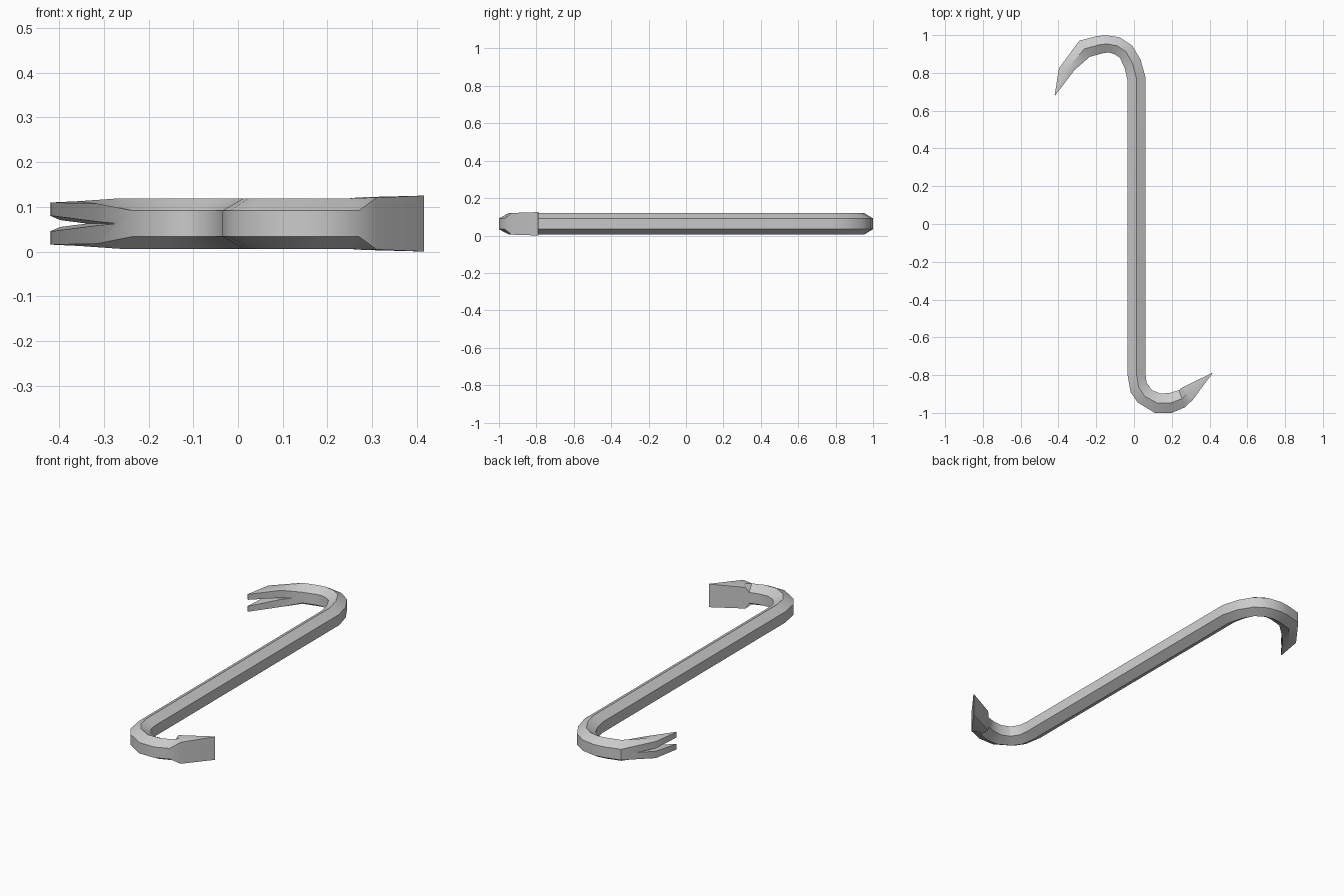
import bpy, bmesh, math
from mathutils import Vector

if "Cube" in bpy.data.objects:
    bpy.data.objects.remove(bpy.data.objects["Cube"])

ZC = 0.0625               # mid height of the bar
HEX = (0.029, 0.0565)     # half heights of the hexagon: side faces, ridges


def ring(bm, a, b, ha=HEX[0], hr=HEX[1], hb=HEX[0]):
    """Six-sided section from two plan points and three half heights."""
    m = ((a[0] + b[0]) / 2, (a[1] + b[1]) / 2)
    pts = [(a, -ha), (a, ha), (m, hr), (b, hb), (b, -hb), (m, -hr)]
    return [bm.verts.new((p[0], p[1], ZC + h)) for p, h in pts]


def finish(bm, name):
    bmesh.ops.recalc_face_normals(bm, faces=bm.faces)
    me = bpy.data.meshes.new(name)
    bm.to_mesh(me)
    bm.free()
    ob = bpy.data.objects.new(name, me)
    bpy.context.collection.objects.link(ob)
    return ob


# Bar: sections from claw tip, round the hook, down the shaft, to chisel tip
sections = [
    ((-0.420, 0.682), (-0.417, 0.681), 0.047, 0.047, 0.047),
    ((-0.397, 0.825), (-0.315, 0.815), 0.045, 0.050, 0.045),
    ((-0.290, 0.970), (-0.235, 0.885)),
    ((-0.200, 0.994), (-0.165, 0.904)),
    ((-0.150, 1.000), (-0.135, 0.908)),
    ((-0.075, 0.988), (-0.105, 0.900)),
    ((-0.010, 0.945), (-0.075, 0.880)),
    ((0.035, 0.870), (-0.050, 0.828)),
    ((0.060, 0.780), (-0.035, 0.765)),
    ((0.060, -0.790), (-0.035, -0.795)),
    ((0.067, -0.840), (-0.018, -0.890)),
    ((0.095, -0.880), (0.020, -0.945)),
    ((0.140, -0.898), (0.110, -1.000)),
    ((0.190, -0.894), (0.200, -1.000)),
    ((0.238, -0.880), (0.270, -0.970)),
    ((0.252, -0.868), (0.310, -0.932), 0.057, 0.059, 0.058),
    ((0.414, -0.788), (0.416, -0.790), 0.0625, 0.0625, 0.0625),
]
bm = bmesh.new()
rings = [ring(bm, *s) for s in sections]
for r, s in zip(rings, rings[1:]):
    for i in range(6):
        j = (i + 1) % 6
        bm.faces.new((r[i], r[j], s[j], s[i]))
bm.faces.new(rings[0])
bm.faces.new(rings[-1])
bar = finish(bm, "crowbar")

# Nail slot: wedge that splits the claw
apex = Vector((-0.28, 0.86, ZC))
along = Vector((-0.14, -0.18, 0)).normalized()
across = Vector((-along.y, along.x, 0))
bm = bmesh.new()
ends = []
for t in (-0.25, 0.25):
    base = apex + across * t
    far = base + along * 0.35
    ends.append([bm.verts.new(base)] +
                [bm.verts.new(far + Vector((0, 0, h))) for h in (0.027, -0.027)])
for e in ends:
    bm.faces.new(e)
for i in range(3):
    j = (i + 1) % 3
    bm.faces.new((ends[0][i], ends[0][j], ends[1][j], ends[1][i]))
cutter = finish(bm, "slot_cutter")
cutter.hide_render = True

bpy.context.view_layer.objects.active = bar
bar.select_set(True)
mod = bar.modifiers.new("slot", 'BOOLEAN')
mod.operation = 'DIFFERENCE'
mod.solver = 'EXACT'
mod.object = cutter
bpy.ops.object.modifier_apply(modifier="slot")
bpy.data.objects.remove(cutter)

# Smooth bends, crisp hexagon edges
bpy.ops.object.shade_smooth_by_angle(angle=math.radians(32))
